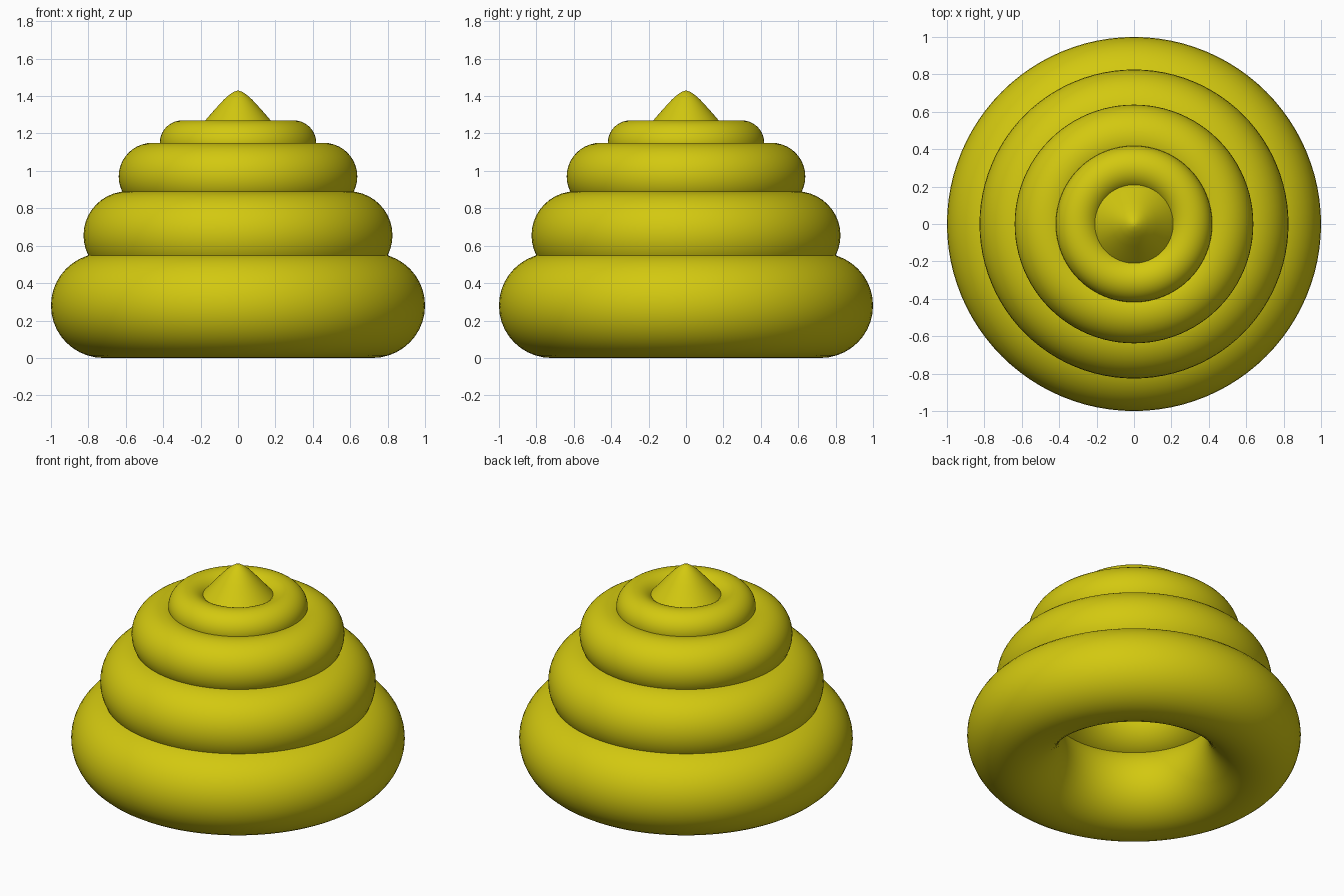
import bpy, bmesh, math

if "Cube" in bpy.data.objects:
    bpy.data.objects.remove(bpy.data.objects["Cube"])

mat = bpy.data.materials.new("mustard_yellow")
mat.diffuse_color = (0.65, 0.58, 0.005, 1)
mat.use_nodes = True
mat.node_tree.nodes["Principled BSDF"].inputs["Base Color"].default_value = mat.diffuse_color


def lathe(name, profile, closed, segments=96):
    """Spin a list of (radius, height) points around z."""
    bm = bmesh.new()
    verts = [bm.verts.new((r, 0, z)) for r, z in profile]
    edges = [bm.edges.new(pair) for pair in zip(verts, verts[1:])]
    if closed:
        edges.append(bm.edges.new((verts[-1], verts[0])))
    bmesh.ops.spin(bm, geom=verts + edges, cent=(0, 0, 0), axis=(0, 0, 1),
                   angle=math.tau, steps=segments, use_duplicate=False)
    bmesh.ops.remove_doubles(bm, verts=bm.verts, dist=1e-4)
    bmesh.ops.recalc_face_normals(bm, faces=bm.faces)
    mesh = bpy.data.meshes.new(name)
    bm.to_mesh(mesh)
    bm.free()
    mesh.materials.append(mat)
    obj = bpy.data.objects.new(name, mesh)
    bpy.context.collection.objects.link(obj)
    bpy.ops.object.select_all(action='DESELECT')
    obj.select_set(True)
    bpy.context.view_layer.objects.active = obj
    bpy.ops.object.shade_smooth_by_angle(angle=math.radians(40))


# Stacked rings: name, ring radius, tube radius, centre height
RINGS = [
    ("bottom_ring", 0.72, 0.28, 0.28),
    ("lower_ring", 0.59, 0.236, 0.655),
    ("upper_ring", 0.458, 0.18, 0.97),
    ("top_ring", 0.298, 0.12, 1.15),
]
for name, major, minor, height in RINGS:
    circle = [(major + minor * math.cos(math.tau * i / 40),
               height + minor * math.sin(math.tau * i / 40)) for i in range(40)]
    lathe(name, circle, True)

# Pointed tip with a slightly softened peak
lathe("tip", [(0, 1.43), (0.02, 1.424), (0.045, 1.408), (0.075, 1.382),
              (0.12, 1.333), (0.175, 1.27), (0.212, 1.228), (0.235, 1.2),
              (0, 1.2)], False)
